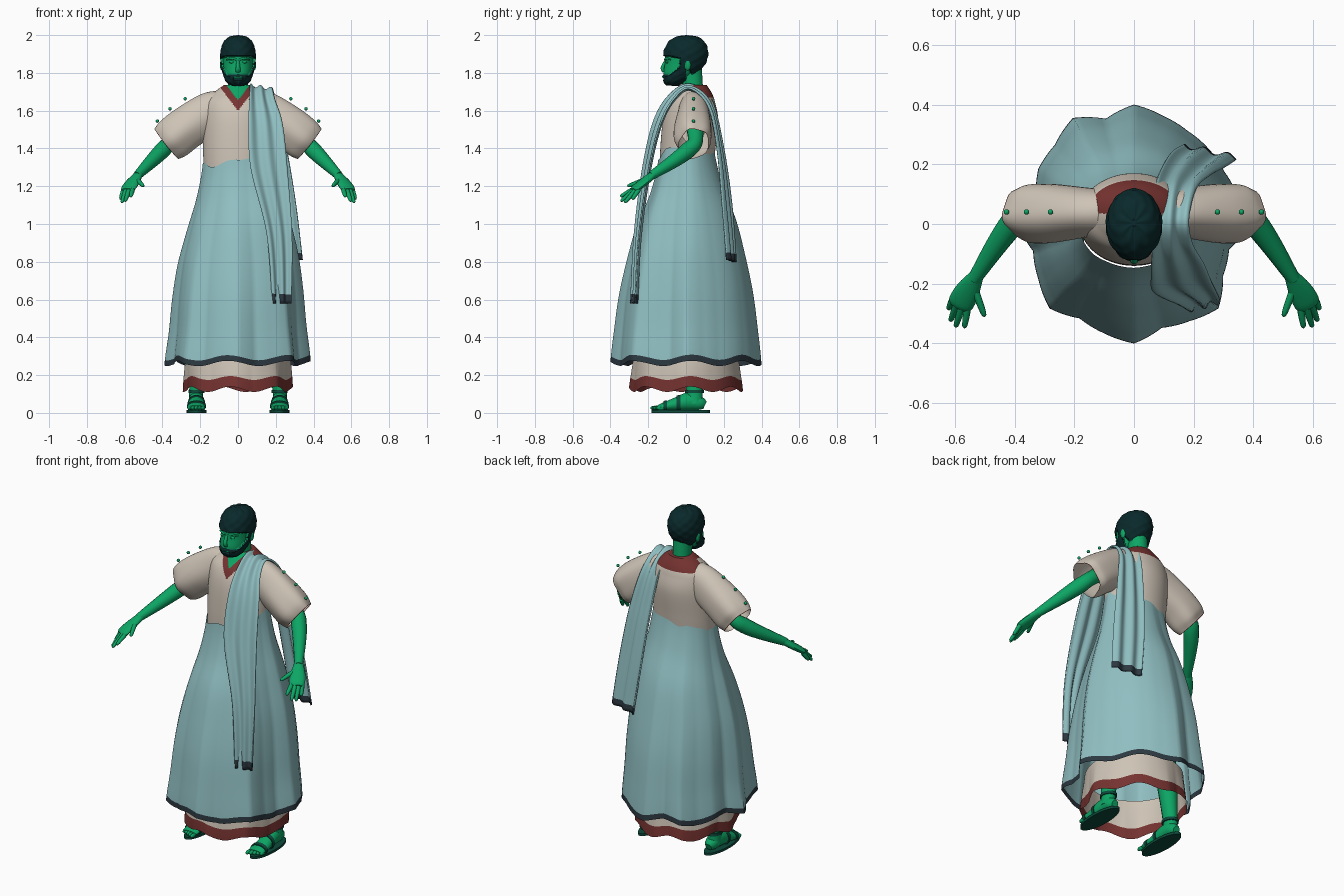
import bpy, bmesh, math
from mathutils import Vector

cube = bpy.data.objects.get("Cube")
if cube:
    bpy.data.objects.remove(cube)


def material(name, *rgb):
    m = bpy.data.materials.new(name)
    m.use_nodes = True
    m.diffuse_color = (*rgb, 1)
    m.node_tree.nodes["Principled BSDF"].inputs["Base Color"].default_value = (*rgb, 1)
    return m


SKIN = material("green skin", .004, .38, .13)
HAIR = material("dark teal hair", .003, .022, .024)
LINEN = material("beige linen", .62, .55, .47)
CLOTH = material("pale blue cloth", .28, .52, .54)
BORDER = material("slate border", .025, .04, .052)
TRIM = material("dark red trim", .18, .033, .03)
LEATHER = material("dark green leather", .004, .07, .045)


def spline(keys, n):
    """Smooth samples through a few key tuples."""
    out = []
    for k in range(n + 1):
        t = k / n * (len(keys) - 1)
        i = min(int(t), len(keys) - 2)
        f = t - i
        p = [keys[min(max(i + d, 0), len(keys) - 1)] for d in (-1, 0, 1, 2)]
        out.append([b + f / 2 * (c - a + f * (2 * a - 5 * b + 4 * c - d + f * (3 * (b - c) + d - a)))
                    for a, b, c, d in zip(*p)])
    return out


def angles(n):
    return [2 * math.pi * k / n for k in range(n)]


def loft(name, rings, mats, rule=None, closed=True, caps=True, thick=0):
    """Skin over rings; rule(centre, row fraction) gives the material index."""
    bm = bmesh.new()
    rows = [[bm.verts.new(p) for p in ring] for ring in rings]
    n = len(rows[0])
    for i in range(len(rows) - 1):
        for j in range(n if closed else n - 1):
            k = (j + 1) % n
            f = bm.faces.new((rows[i][j], rows[i][k], rows[i + 1][k], rows[i + 1][j]))
            if rule:
                f.material_index = rule(f.calc_center_median(), (i + .5) / (len(rows) - 1))
    if caps:
        for row in (rows[0], rows[-1]):
            f = bm.faces.new(row)
            if rule:
                f.material_index = rule(f.calc_center_median(), 0 if row is rows[0] else 1)
    bmesh.ops.recalc_face_normals(bm, faces=bm.faces)
    mesh = bpy.data.meshes.new(name)
    bm.to_mesh(mesh)
    bm.free()
    for m in mats:
        mesh.materials.append(m)
    ob = bpy.data.objects.new(name, mesh)
    bpy.context.collection.objects.link(ob)
    bpy.ops.object.select_all(action='DESELECT')
    bpy.context.view_layer.objects.active = ob
    ob.select_set(True)
    bpy.ops.object.shade_smooth_by_angle(angle=.8)
    if thick:
        ob.modifiers.new("thickness", 'SOLIDIFY').thickness = thick
    return ob


def tube(name, keys, mats, ref=(0, 1, 0), n=12, sides=14, wave=None, **kw):
    """Elliptical tube through (x, y, z, half width, half depth) keys."""
    pts = spline(keys, n)
    rings = []
    for i, p in enumerate(pts):
        c = Vector(p[:3])
        t = Vector(pts[min(i + 1, n)][:3]) - Vector(pts[max(i - 1, 0)][:3])
        a = t.cross(Vector(ref)).normalized()
        b = t.cross(a).normalized()
        rings.append([c + (a * math.cos(q) * p[3] + b * math.sin(q) * p[4])
                      * (1 + (wave(q, i / n) if wave else 0)) for q in angles(sides)])
    return loft(name, rings, mats, **kw)


def ball(name, loc, size, mat):
    x, y, z = loc
    a, b, c = size
    rings = [[(x + a * math.sin(v) * math.cos(q), y + b * math.sin(v) * math.sin(q), z - c * math.cos(v))
              for q in angles(12)] for v in [.05 + k * .3805 for k in range(9)]]
    return loft(name, rings, [mat])


# Hem radius every fifteen degrees, counter-clockwise from +x
HEM = [.385, .36, .35, .355, .36, .375, .4, .365, .41, .375, .37, .34,
       .39, .35, .37, .4, .365, .38, .4, .36, .375, .4, .345, .33]


def skirt(name, keys, mats, rule, amp, top, hem, n=36):
    """Folded cone of cloth from (rx, ry) keys, top to hem."""
    rings = []
    for i, (rx, ry) in enumerate(spline(keys, n)):
        v = i / n
        ring = []
        for k, q in enumerate(angles(144)):
            a, f = HEM[k // 6], k % 6 / 6
            a += (HEM[(k // 6 + 1) % 24] - a) * f
            fold = 1 + amp * (.15 + .85 * v) * (a / .37 - 1)
            z0, z1 = top(q), hem + .014 * math.sin(7 * q + 1)
            ring.append((rx * fold * math.cos(q), ry * fold * math.sin(q), z0 + (z1 - z0) * v))
        rings.append(ring)
    return loft(name, rings, mats, rule, caps=False)


# Blue wrapped overskirt and the linen hem beneath it
skirt("overskirt", [(.185, .145), (.215, .185), (.265, .255), (.31, .3), (.335, .335), (.35, .355), (.37, .37)],
      [CLOTH, BORDER], lambda c, v: int(v > .96), 1,
      lambda q: 1.375 + .035 * math.sin(q) + .055 * math.cos(q) + .01 * math.sin(6 * q), .262)
skirt("tunic_hem", [(.27, .27), (.28, .28), (.285, .29)], [LINEN, TRIM],
      lambda c, v: int(v > .72), .5, lambda q: .34, .125)


# Tunic torso with V neck and red collar
def neckline(c, v):
    if c.y > .035:
        return int(c.z > 1.67)
    rise = c.z - 1.3 * abs(c.x)
    return 2 if rise > 1.655 else int(rise > 1.6)


torso = [(1.25, .18, .14, 0), (1.4, .185, .146, .01), (1.55, .185, .146, .024),
         (1.64, .175, .125, .03), (1.69, .135, .098, .04), (1.735, .075, .065, .045)]
loft("tunic_torso", [[(rx * math.cos(q), cy + ry * math.sin(q), z) for q in angles(160)]
                     for z, rx, ry, cy in spline(torso, 150)], [LINEN, TRIM, SKIN], neckline)

# Neck
tube("neck", [(0, .045, 1.62, .055, .055), (0, .035, 1.74, .052, .055), (0, .025, 1.84, .055, .06)], [SKIN])


# Head with raised hair and beard
def hairy(x, y, z):
    if y < -.03:
        hair = z > 1.888 - .25 * max(0, y + .08)
    elif y < .0:
        hair = z > 1.85 or y < -.015
    else:
        hair = z > 1.795 + max(0, .03 - y) * 1.5
    beard = y < .0 and z < 1.79 + max(0, y + .09) * .75
    mouth = abs(x) < .022 and y < -.08 and 1.768 < z < 1.78
    return (hair or beard) and not mouth


skull = [(1.742, .03, -.095, -.035), (1.762, .058, -.112, -.005), (1.80, .072, -.118, .05),
         (1.85, .08, -.112, .092), (1.90, .083, -.11, .108), (1.95, .072, -.09, .095),
         (1.978, .045, -.055, .062), (1.988, .006, -.004, .01)]
head_rings = []
for z, rx, front, back in spline(skull, 90):
    ring = []
    for q in angles(96):
        p = Vector((rx * math.cos(q), (front + back) / 2 + (back - front) / 2 * math.sin(q), z))
        if hairy(*p):
            curl = .002 * math.sin(9 * q) * math.sin(z * 150)
            p += (p - Vector((0, 0, 1.87))).normalized() * (.011 + curl)
        ring.append(p)
    head_rings.append(ring)
loft("head", head_rings, [SKIN, HAIR], lambda c, v: int(hairy(*c)))
tube("nose", [(0, -.104, 1.872, .006, .006), (0, -.124, 1.828, .012, .01), (0, -.117, 1.806, .013, .008)], [SKIN])

# Toga strip running over the left shoulder, as left and right edge points
edges = [(.18, -.29, .58, .28, -.265, .58), (.15, -.27, .95, .285, -.245, .93),
         (.065, -.225, 1.3, .26, -.19, 1.3), (.055, -.165, 1.55, .235, -.13, 1.53),
         (.06, -.08, 1.685, .195, -.06, 1.66), (.065, .02, 1.735, .185, .02, 1.715),
         (.075, .13, 1.655, .21, .12, 1.62), (.1, .195, 1.4, .26, .17, 1.4),
         (.13, .24, 1.1, .31, .2, 1.1), (.17, .265, .8, .345, .225, .81)]
samples = spline(edges, 90)
strip = []
for i, e in enumerate(samples):
    a, b = Vector(e[:3]), Vector(e[3:])
    along = Vector(samples[min(i + 1, 90)][:3]) - Vector(samples[max(i - 1, 0)][:3])
    out = (b - a).cross(along).normalized()
    strip.append([a.lerp(b, u / 24) + out * .009 * math.sin(u / 24 * 14 + i * .03) for u in range(25)])
loft("toga_strip", strip, [CLOTH, BORDER], lambda c, v: int(c.z < (.63 if c.y < 0 else .84)),
     closed=False, caps=False, thick=.008)

# Paired parts
for side, s in (("left", 1), ("right", -1)):
    def flip(keys):
        return [(s * k[0], *k[1:]) for k in keys]

    # Wide sleeve, red edge and shoulder studs
    tube(side + "_sleeve", flip([(.08, .04, 1.615, .095, .075), (.15, .04, 1.585, .112, .082),
                                 (.27, .038, 1.51, .114, .098), (.34, .038, 1.455, .112, .098),
                                 (.378, .042, 1.425, .1, .078)]),
         [LINEN, TRIM], n=36, sides=40, caps=False, rule=lambda c, v: int(v > .96),
         wave=lambda q, v: .05 * v * math.sin(5 * q))
    for x, z in ((.28, 1.663), (.36, 1.61), (.427, 1.545)):
        ball(side + "_stud", (s * x, .04, z), (.009, .009, .009), SKIN)

    # Arm and hand
    tube(side + "_arm", flip([(.2, .04, 1.56, .05, .05), (.35, .05, 1.44, .04, .04),
                              (.4, .01, 1.39, .043, .043), (.46, -.07, 1.33, .036, .036),
                              (.535, -.185, 1.255, .023, .023)]), [SKIN], n=24)
    tube(side + "_palm", flip([(.525, -.17, 1.265, .023, .02), (.555, -.22, 1.225, .04, .02),
                               (.58, -.265, 1.19, .043, .017), (.588, -.28, 1.18, .03, .01)]),
         [SKIN], ref=(0, 0, 1))
    digits = {"thumb": ((.535, -.215, 1.235), (.5, -.31, 1.2)),
              "index_finger": ((.556, -.27, 1.19), (.568, -.348, 1.145)),
              "middle_finger": ((.574, -.27, 1.185), (.598, -.345, 1.12)),
              "ring_finger": ((.592, -.265, 1.182), (.615, -.325, 1.112)),
              "little_finger": ((.605, -.25, 1.182), (.622, -.285, 1.13))}
    for name, (a, b) in digits.items():
        a, b = Vector(a), Vector(b)
        tube(side + "_" + name, flip([(*a.lerp(b, t), r, r) for t, r in
                                      ((0, .013), (.5, .012), (.9, .009), (1, .003))]), [SKIN], sides=8, n=9)

    # Ear, eye and brow
    ball(side + "_ear", (s * .084, .008, 1.842), (.012, .018, .03), SKIN)
    ball(side + "_eye", (s * .032, -.1, 1.858), (.015, .008, .008), SKIN)
    tube(side + "_brow", flip([(.01, -.11, 1.871, .006, .006), (.035, -.104, 1.877, .006, .006),
                               (.06, -.083, 1.87, .004, .004)]), [SKIN], n=8, sides=8)

    # Leg, foot and toes
    tube(side + "_leg", flip([(.222, .045, .05, .04, .045), (.22, .045, .13, .038, .045),
                              (.195, .04, .4, .06, .06), (.12, .03, .9, .085, .085)]), [SKIN], n=20)
    foot = [(.22, .1, .04, .02, .022), (.22, .075, .05, .036, .036), (.22, .02, .062, .041, .048),
            (.22, -.06, .045, .044, .034), (.22, -.125, .032, .048, .02), (.22, -.15, .028, .044, .012)]
    tube(side + "_foot", flip(foot), [SKIN], ref=(0, 0, 1), n=20, sides=18)
    for k in range(5):
        ball(side + "_toe", (s * (.185 + k * .018), -.165 + k * .008, .026), (.011, .024, .012), SKIN)

    # Sandal sole and straps
    loft(side + "_sole", [[(s * .22 + .053 * math.cos(q), -.028 + .155 * math.sin(q), z)
                           for q in angles(32)] for z in (0, .014)], [LEATHER])
    for y, z, w, h in ((-.04, .05, .047, .042), (-.11, .035, .051, .028)):
        tube(side + "_strap", flip([(.22, y - .01, z, w, h), (.22, y + .01, z, w, h + .004)]),
             [LEATHER], ref=(0, 0, 1), n=2, sides=24)
    tube(side + "_ankle_strap", flip([(.22, .045, .105, .043, .051), (.22, .045, .122, .043, .051)]),
         [LEATHER], n=2, sides=24)
